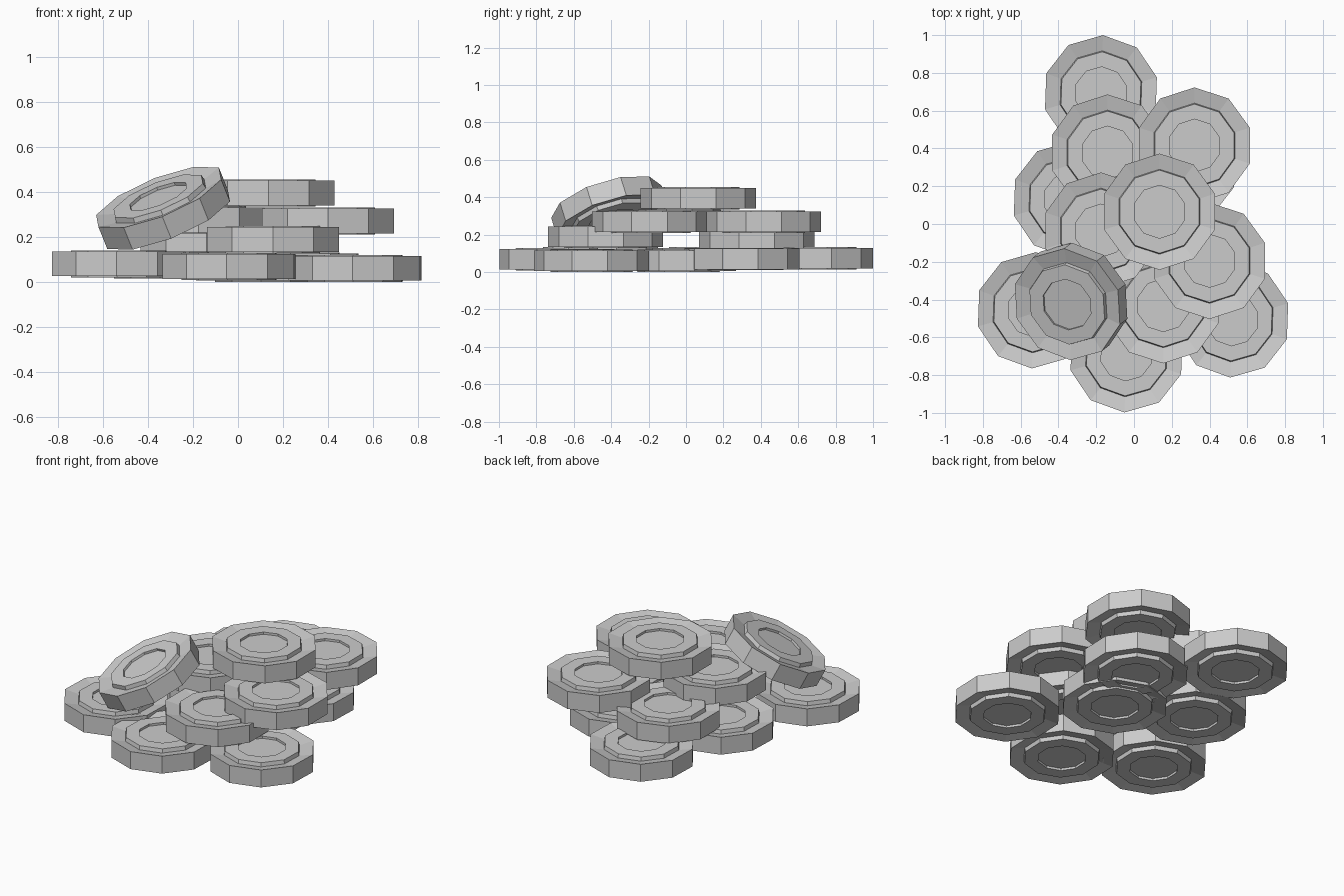
import bpy, bmesh, math
from mathutils import Vector, Matrix

if "Cube" in bpy.data.objects:
    bpy.data.objects.remove(bpy.data.objects["Cube"])

SIDES = 10
metal = bpy.data.materials.new("grey metal")
metal.diffuse_color = (0.6, 0.6, 0.6, 1)
metal.use_nodes = True
metal.node_tree.nodes["Principled BSDF"].inputs["Base Color"].default_value = metal.diffuse_color

# half profile of a coin (radius, height): recessed centre, raised disc, dished rim
HALF = [(0.14, 0.046), (0.14, 0.06), (0.22, 0.06), (0.225, 0.036), (0.308, 0.055)]
PROFILE = HALF + [(r, -z) for r, z in reversed(HALF)]


def coin_mesh():
    bm = bmesh.new()
    rings = []
    for r, z in PROFILE:
        ring = []
        for i in range(SIDES):
            a = math.pi / 2 + 2 * math.pi * i / SIDES
            ring.append(bm.verts.new((r * math.cos(a), r * math.sin(a), z)))
        rings.append(ring)
    for a, b in zip(rings, rings[1:]):
        for i in range(SIDES):
            j = (i + 1) % SIDES
            bm.faces.new((a[i], b[i], b[j], a[j]))
    bm.faces.new(rings[0])
    bm.faces.new(list(reversed(rings[-1])))
    bmesh.ops.recalc_face_normals(bm, faces=bm.faces)
    me = bpy.data.meshes.new("coin")
    bm.to_mesh(me)
    bm.free()
    me.materials.append(metal)
    return me


MESH = coin_mesh()


def coin(name, pos, yaw=0, normal=(0, 0, 1)):
    ob = bpy.data.objects.new(name, MESH)
    bpy.context.collection.objects.link(ob)
    tilt = Vector((0, 0, 1)).rotation_difference(Vector(normal)).to_matrix().to_4x4()
    ob.matrix_world = (Matrix.Translation(pos) @ tilt
                       @ Matrix.Rotation(math.radians(yaw), 4, 'Z'))


# layers of the pile, from the bottom up
LAYERS = {
    "bottom_coin": (-2, [(-0.175, 0.692, 0.075), (-0.34, 0.13, 0.075),
                         (-0.53, -0.457, 0.08), (-0.04, -0.69, 0.068),
                         (0.52, -0.505, 0.06), (0.24, 0.30, 0.07),
                         (0.11, -0.04, 0.06)]),
    "second_coin": (0, [(-0.14, 0.378, 0.185), (0.155, -0.43, 0.188)]),
    "third_coin": (0, [(0.32, 0.415, 0.27), (0.40, -0.195, 0.27),
                       (-0.175, -0.035, 0.275)]),
    "top_coin": (0, [(0.135, 0.065, 0.395)]),
}
for name, (yaw, places) in LAYERS.items():
    for k, p in enumerate(places):
        coin(f"{name}_{k + 1}", p, yaw)

# coin leaning against the pile
coin("leaning_coin", (-0.333, -0.41, 0.327), 0, (-0.36, -0.28, 0.89))
